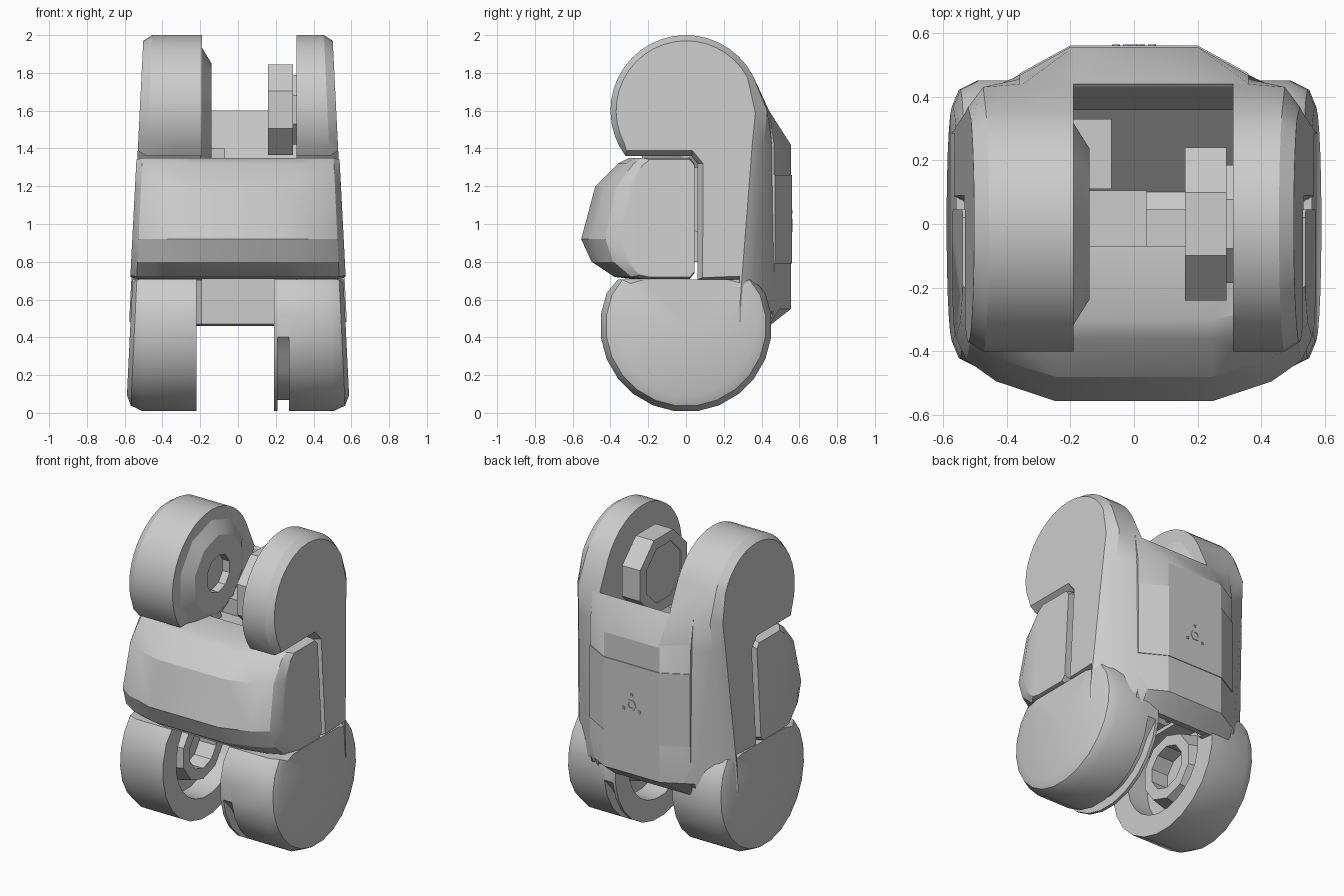
import bpy, bmesh, math
from math import sin, cos, pi, radians

if "Cube" in bpy.data.objects:
    bpy.data.objects.remove(bpy.data.objects["Cube"])

GREY = (0.6, 0.6, 0.6, 1)
grey = bpy.data.materials.new("plain grey")
grey.use_nodes = True
grey.diffuse_color = GREY
grey.node_tree.nodes["Principled BSDF"].inputs["Base Color"].default_value = GREY


def half_width(z):
    """The joint narrows evenly towards the top."""
    return 0.6 - 0.05 * z


def back_limit(x):
    """How far back the shell reaches at a sideways distance x."""
    corners = [(0, 0.555), (0.2, 0.555), (0.38, 0.455), (0.52, 0.34), (0.6, 0.24)]
    for (xa, ya), (xb, yb) in zip(corners, corners[1:]):
        if abs(x) <= xb:
            return ya + (yb - ya) * (abs(x) - xa) / (xb - xa)
    return corners[-1][1]


def select_only(ob):
    bpy.ops.object.select_all(action='DESELECT')
    ob.select_set(True)
    bpy.context.view_layer.objects.active = ob


def loft(name, rings, closed=False):
    """Skin a row of point rings, with end caps unless closed."""
    bm = bmesh.new()
    rows = [[bm.verts.new(p) for p in ring] for ring in rings]
    pairs = list(zip(rows, rows[1:]))
    if closed:
        pairs.append((rows[-1], rows[0]))
    else:
        bm.faces.new(rows[0])
        bm.faces.new(rows[-1])
    n = len(rows[0])
    for a, b in pairs:
        for i in range(n):
            j = (i + 1) % n
            bm.faces.new((a[i], a[j], b[j], b[i]))
    bmesh.ops.remove_doubles(bm, verts=bm.verts, dist=1e-5)
    bmesh.ops.recalc_face_normals(bm, faces=bm.faces)
    mesh = bpy.data.meshes.new(name)
    bm.to_mesh(mesh)
    bm.free()
    ob = bpy.data.objects.new(name, mesh)
    bpy.context.collection.objects.link(ob)
    mesh.materials.append(grey)
    return ob


def box(name, x0, x1, y0, y1, z0, z1):
    outline = [(y0, z0), (y1, z0), (y1, z1), (y0, z1)]
    return loft(name, [[(x, y, z) for y, z in outline] for x in (x0, x1)])


def lathe(name, profile, zc, sides):
    """Turn an (x, radius) outline about a sideways axle at height zc."""
    rings = []
    for k in range(sides):
        a = 2 * pi * (k + 0.5) / sides
        rings.append([(x, r * cos(a), zc + r * sin(a)) for x, r in profile])
    return loft(name, rings, closed=True)


def shrink(outline, d):
    """Move a counter-clockwise outline inwards."""
    out, n = [], len(outline)
    for i in range(n):
        (ay, az), (by, bz) = outline[i - 1], outline[(i + 1) % n]
        dy, dz = by - ay, bz - az
        size = math.hypot(dy, dz)
        y, z = outline[i]
        out.append((y - dz / size * d, z + dy / size * d))
    return out


# Cheeks: rounded upper lobe running down into the back corner
side = [(0.4 * cos(radians(a)), 1.6 + 0.4 * sin(radians(a))) for a in range(28, 218, 9)]
side += [(0.03, 1.36), (0.06, 1.32), (0.06, 0.705), (0.3, 0.7), (0.36, 0.47),
         (0.44, 0.46), (0.555, 0.55), (0.555, 1.42), (0.44, 1.6)]


def cheek(name, sign, inner):
    limit = back_limit(inner)
    rings = [[(sign * inner, min(y, limit), z) for y, z in side]]
    for t, outline, lean in ((0.67, side, 0), (0.91, side, 0.1), (1, shrink(side, 0.03), 0.1)):
        limit = back_limit(t * 0.565)
        rings.append([(sign * t * half_width(z), min(y, limit + lean * max(0, z - 0.75)), z)
                      for y, z in outline])
    return loft(name, rings)


cheek("left_cheek", 1, 0.31)
cheek("right_cheek", -1, 0.19)

# Back wall with the floor of the well between the cheeks
wall = [(0.43, 1.59), (0.36, 1.2), (0.1, 0.95), (-0.07, 1.0), (-0.07, 0.8), (0.39, 0.8),
        (0.39, 0.47), (0.44, 0.46), (0.555, 0.55), (0.555, 1.42), (0.44, 1.6)]
loft("back_wall", [[(x, min(y, back_limit(x)), z) for y, z in wall]
                   for x in (-0.36, -0.2, 0.2, 0.36)])

# Front cover: side outline drawn back towards both ends
cover_side = [(0.045, 0.74), (0.045, 1.32), (0.02, 1.35), (-0.3, 1.35), (-0.36, 1.32),
              (-0.48, 1.2), (-0.555, 0.92), (-0.5, 0.8), (-0.38, 0.72), (-0.3, 0.71), (0.02, 0.71)]
stations = [(0.45, 1, 1), (0.78, 0.89, 1), (0.95, 0.77, 1), (1.01, 0.64, 0.97)]
stations = [(-t, s, h) for t, s, h in reversed(stations)] + stations
rings = []
for t, s, h in stations:
    ring = []
    for y, z in cover_side:
        ring.append((t * half_width(z), y * s if y < 0 else y, 1.03 + (z - 1.03) * h))
    rings.append(ring)
cover = loft("front_cover", rings)

# Notch the rear of the cover where it meets the well
cutter = box("cover_well", -0.15, 0.29, -0.07, 0.2, 1.0, 1.5)
cutter.hide_render = True
mod = cover.modifiers.new("notch", 'BOOLEAN')
mod.operation, mod.solver, mod.object = 'DIFFERENCE', 'EXACT', cutter
select_only(cover)
bpy.ops.object.modifier_apply(modifier=mod.name)
bpy.data.objects.remove(cutter)


# Lower lobes: chamfered discs with a recessed inner face
def lower_lobe(name, profile, sign):
    ob = lathe(name, [(sign * x, r) for x, r in profile], 0.46, 24)
    for v in ob.data.vertices:
        r = math.hypot(v.co.y, v.co.z - 0.46)
        if 0.385 < r < 0.4 and v.co.z > 0.4:
            v.co.y *= 0.455 / r
            v.co.z = 0.46 + (v.co.z - 0.46) * 0.455 / r
        v.co.z = min(v.co.z, 0.705 if r > 0.34 else 0.68)
        if abs(v.co.x) > 0.45:
            v.co.x *= half_width(v.co.z) / 0.58
    return ob


rim = [(0.573, 0), (0.573, 0.37), (0.55, 0.425), (0.49, 0.455)]
lower_lobe("lower_lobe_left", rim + [(0.27, 0.455), (0.27, 0.395), (0.21, 0.395), (0.21, 0.455),
                                     (0.19, 0.455), (0.19, 0.32), (0.34, 0.32), (0.34, 0)], 1)
lower_lobe("lower_lobe_right", rim + [(0.22, 0.455), (0.22, 0.32), (0.37, 0.32), (0.37, 0)], -1)


# Bearing rings and hubs
def bearing(name, x0, x1, outer, face, hole, zc, sides=8):
    """A ring from x0 to x1 whose rim tapers to the face radius."""
    return lathe(name, [(x0, hole), (x0, outer), (x1, face), (x1, hole)], zc, sides)


bearing("upper_bearing_right", -0.2, -0.14, 0.35, 0.25, 0.12, 1.6, 10)
bearing("upper_hub_left", 0.16, 0.29, 0.26, 0.26, 0.19, 1.605)
lathe("upper_hub_cap", [(0.165, 0), (0.165, 0.2), (0.32, 0.2), (0.32, 0)], 1.605, 8)
bearing("lower_bearing_right", -0.38, -0.25, 0.24, 0.21, 0.14, 0.45, 10)
bearing("lower_bearing_left", 0.35, 0.23, 0.24, 0.21, 0.14, 0.45, 10)

# Brackets inside the well
box("rear_bracket", -0.2, -0.07, 0.11, 0.33, 0.95, 1.4)
box("front_bracket", -0.2, 0.04, -0.07, 0.105, 0.9, 1.3)

# Back panel plate and fastener
outer = [(0.36, 0.472), (0.2, 0.56), (-0.2, 0.56), (-0.36, 0.472)]
panel = outer + [(x, y - 0.009) for x, y in reversed(outer)]
loft("back_panel", [[(x, y, z) for x, y in panel] for z in (0.79, 1.26)])


def back_ring(name, x, z, outer, hole):
    rings = []
    for k in range(6):
        a = k * pi / 3
        rings.append([(x + r * cos(a), y, z + r * sin(a))
                      for r, y in ((hole, 0.556), (hole, 0.564), (outer, 0.564), (outer, 0.556))])
    return loft(name, rings, closed=True)


back_ring("back_fastener", 0, 1.0, 0.035, 0.02)
for k in range(3):
    a = pi / 2 + k * 2 * pi / 3
    back_ring("fastener_pin", 0.065 * cos(a), 1.0 + 0.065 * sin(a), 0.012, 0.004)

# Soft shading with crisp edges
for ob in list(bpy.context.scene.objects):
    if ob.type == 'MESH':
        select_only(ob)
        bpy.ops.object.shade_smooth_by_angle(angle=radians(28))
